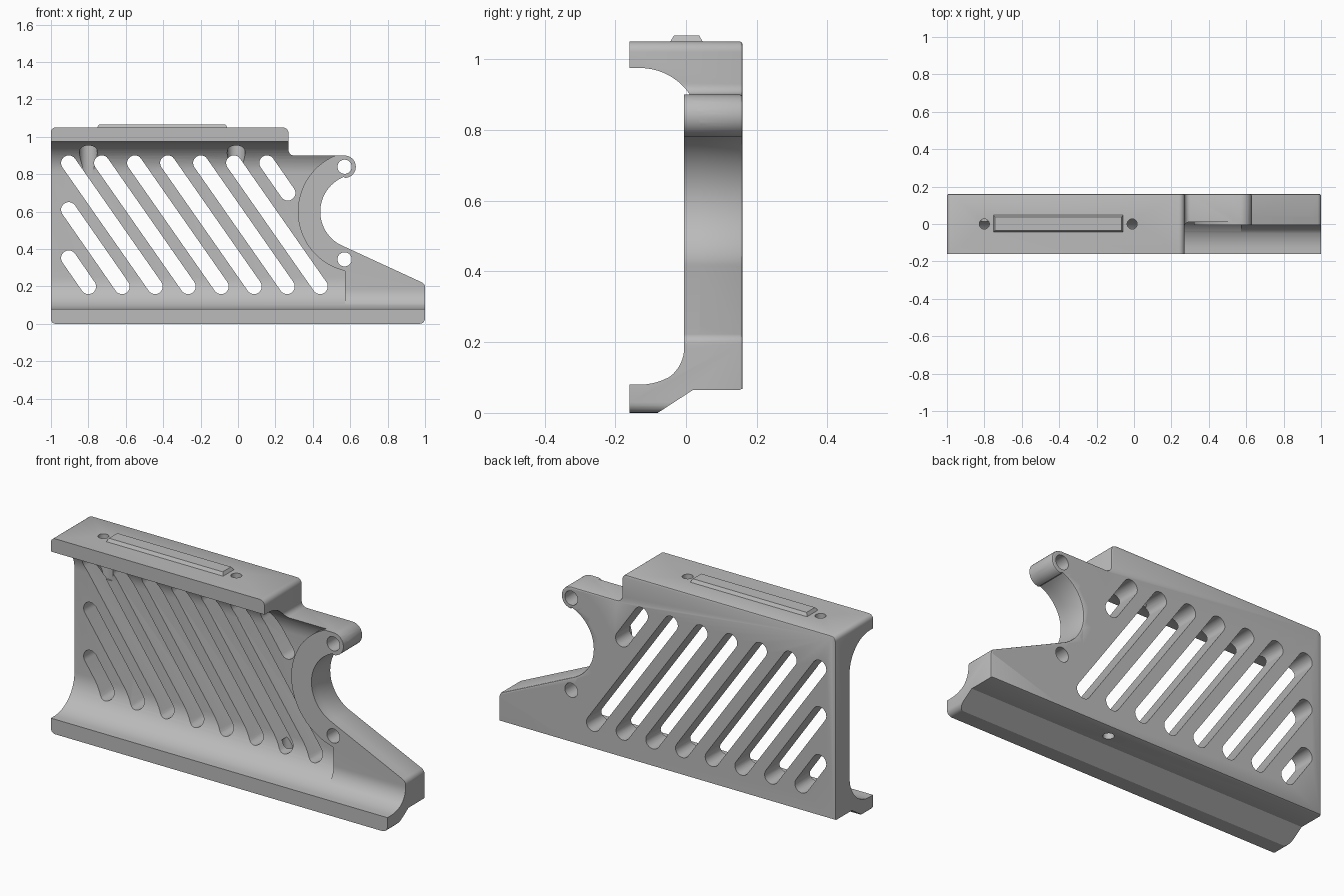
import bpy, bmesh
from math import radians, cos, sin, hypot, atan2, degrees

cube = bpy.data.objects.get("Cube")
if cube:
    bpy.data.objects.remove(cube, do_unlink=True)

grey = bpy.data.materials.new("plain_grey")
grey.use_nodes = True
GREY = (0.5, 0.5, 0.5, 1)
grey.diffuse_color = GREY
grey.node_tree.nodes["Principled BSDF"].inputs["Base Color"].default_value = GREY


def arc(cx, cy, r, a0, a1, n=10):
    """Points along a circular arc, angles in degrees."""
    angles = [radians(a0 + (a1 - a0) * i / n) for i in range(n + 1)]
    return [(cx + r * cos(a), cy + r * sin(a)) for a in angles]


def prism(name, pts, axis, lo, hi, rim=0):
    """Extrude a 2D outline along an axis; rim bevels the far cap's edges."""
    place = {"x": lambda p, t: (t, p[0], p[1]),
             "y": lambda p, t: (p[0], t, p[1]),
             "z": lambda p, t: (p[0], p[1], t)}[axis]
    bm = bmesh.new()
    near = [bm.verts.new(place(p, lo)) for p in pts]
    far = [bm.verts.new(place(p, hi)) for p in pts]
    bm.faces.new(near)
    cap = bm.faces.new(far)
    for i in range(len(pts)):
        j = (i + 1) % len(pts)
        bm.faces.new((near[i], near[j], far[j], far[i]))
    bmesh.ops.recalc_face_normals(bm, faces=bm.faces)
    if rim:
        bmesh.ops.bevel(bm, geom=list(cap.edges), offset=rim, segments=2,
                        profile=0.5, affect="EDGES")
    mesh = bpy.data.meshes.new(name)
    bm.to_mesh(mesh)
    bm.free()
    mesh.materials.append(grey)
    obj = bpy.data.objects.new(name, mesh)
    bpy.context.collection.objects.link(obj)
    return obj


def combine(target, tool, operation):
    """Apply an exact boolean and remove the tool."""
    mod = target.modifiers.new("cut", "BOOLEAN")
    mod.operation, mod.solver, mod.object = operation, "EXACT", tool
    bpy.context.view_layer.objects.active = target
    bpy.ops.object.modifier_apply(modifier=mod.name)
    bpy.data.objects.remove(tool, do_unlink=True)


def outline_prism():
    """Front outline: bar, ear, round cutout and sloping foot."""
    pts = (arc(-.975, .025, .025, 180, 270, 5) + arc(.97, .03, .03, 270, 360, 5)
           + arc(.97, .195, .03, 0, 66, 5)
           + arc(.64, .6, .2, 248, 112, 32) + arc(.57, .84, .06, -85, 90, 16)
           + arc(.3, .93, .03, 270, 180, 6) + arc(.24, 1.02, .03, 0, 90, 6)
           + arc(-.975, 1.025, .025, 90, 180, 5))
    return prism("outline", pts, "y", -.3, .16, rim=.008)


# Underside shared by both cross-sections
underside = [(-.16, 0), (-.08, 0), (.02, .065), (.152, .065), (.17, .073)]

# Web plate with top bar and bottom lip
web_section = (underside + [(.17, 1.1), (-.16, 1.1), (-.16, .975)]
               + arc(-.13, .805, .17, 90, 0, 16) + arc(-.13, .25, .17, 0, -90, 16)
               + [(-.16, .08)])
bracket = prism("bracket_body", web_section, "x", -1.1, 1.1)
combine(bracket, outline_prism(), "INTERSECT")

# Thick mount around the round cutout
mount_section = (underside + [(.17, .95), (-.005, .95)]
                 + arc(-.11, .185, .105, 0, -90, 14) + [(-.16, .08)])
mount = prism("mount", mount_section, "x", .2, 1.1)
region = [(1.2, -.1), (1.2, 1)] + arc(.645, .6, .325, 90, 257, 36) + [(.572, -.1)]
combine(mount, prism("mount_region", region, "y", -.4, .4), "INTERSECT")
combine(mount, outline_prism(), "INTERSECT")
combine(bracket, mount, "UNION")


# Diagonal slots
def cut_slot(x0, z0, x1, z1, r=.041):
    a = degrees(atan2(z1 - z0, x1 - x0))
    pts = arc(x1, z1, r, a - 90, a + 90, 12) + arc(x0, z0, r, a + 90, a + 270, 12)
    combine(bracket, prism("slot", pts, "y", -.4, .4), "DIFFERENCE")


STEP, SLOPE, TOP, LOW = .1765, 1.43, .86, .2
for k in range(6):
    x = -.905 + STEP * k
    cut_slot(x, TOP, x + (TOP - LOW) / SLOPE, LOW)
cut_slot(.155, TOP, .266, .70)
cut_slot(-.905, .61, -.62, LOW)
cut_slot(-.905, .352, -.8, LOW)


# Round holes
def cut_hole(cx, cy, r, axis, lo, hi):
    circle = arc(cx, cy, r, 0, 360, 32)[:-1]
    combine(bracket, prism("hole", circle, axis, lo, hi), "DIFFERENCE")


for z in (.84, .345):
    cut_hole(.57, z, .038, "y", -.4, .4)
for x in (-.8, -.01):
    cut_hole(x, 0, .027, "z", .8, 1.2)
    cut_hole(x, 0, .048, "z", .8, .96)
cut_hole(.23, .09, .027, "z", -.1, .2)

# Raised strip on the top bar
strip = prism("top_strip", [(-.755, -.047), (-.055, -.047), (-.055, .05), (-.755, .05)],
              "z", 1.045, 1.067)
for v in strip.data.vertices:
    if v.co.z > 1.06:
        v.co.x += .012 if v.co.x < -.4 else -.012
        v.co.y += .013 if v.co.y < 0 else -.013

# Smooth curved walls, keep edges sharp
bpy.ops.object.select_all(action="DESELECT")
bracket.select_set(True)
bpy.context.view_layer.objects.active = bracket
bpy.ops.object.shade_smooth_by_angle(angle=radians(28))
